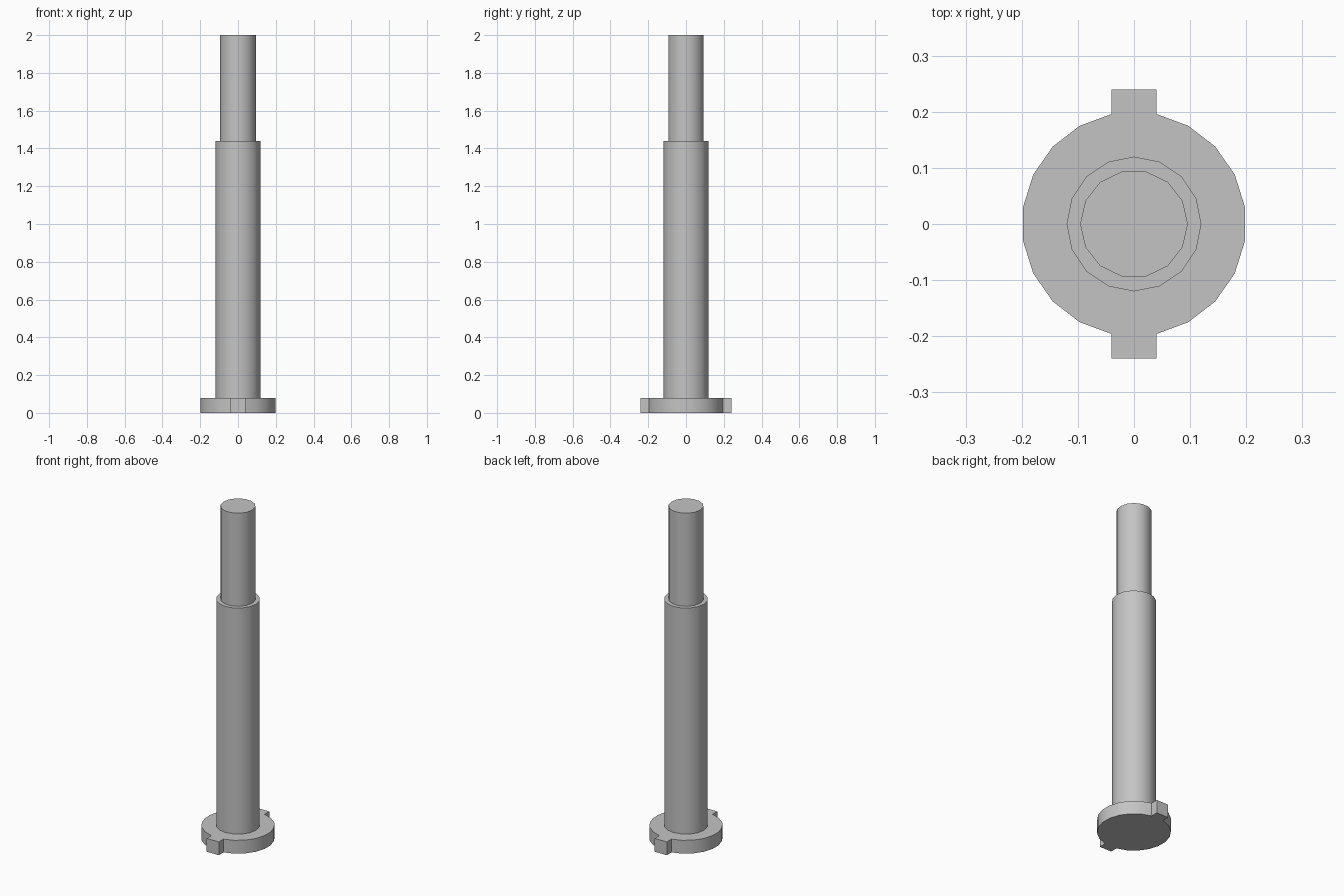
import bpy
import bmesh
from math import asin, cos, pi, radians, sin

cube = bpy.data.objects.get("Cube")
if cube:
    bpy.data.objects.remove(cube, do_unlink=True)

# Plain grey metal
grey = bpy.data.materials.new("grey_metal")
grey.use_nodes = True
colour = (0.55, 0.55, 0.55, 1)
grey.diffuse_color = colour
grey.node_tree.nodes["Principled BSDF"].inputs["Base Color"].default_value = colour


def prism(name, outline, bottom, top):
    """Extrude a counter-clockwise outline between two heights."""
    mesh = bpy.data.meshes.new(name)
    bm = bmesh.new()
    base = bm.faces.new([bm.verts.new((x, y, bottom)) for x, y in outline])
    result = bmesh.ops.extrude_face_region(bm, geom=[base], use_keep_orig=True)
    for v in result["geom"]:
        if isinstance(v, bmesh.types.BMVert):
            v.co.z = top
    bmesh.ops.recalc_face_normals(bm, faces=bm.faces)
    bm.to_mesh(mesh)
    bm.free()
    mesh.materials.append(grey)
    obj = bpy.data.objects.new(name, mesh)
    bpy.context.collection.objects.link(obj)
    bpy.ops.object.select_all(action="DESELECT")
    obj.select_set(True)
    bpy.context.view_layer.objects.active = obj
    bpy.ops.object.shade_smooth_by_angle(angle=radians(30))
    return obj


def ring(radius, sides):
    steps = [2 * pi * i / sides for i in range(sides)]
    return [(radius * cos(a), radius * sin(a)) for a in steps]


# Base flange: two arcs joined by square locking tabs at front and back
radius, tab_half, tab_reach, segments = 0.2, 0.04, 0.24, 9
limit = pi / 2 - asin(tab_half / radius)
angles = [limit * (2 * i / segments - 1) for i in range(segments + 1)]
half = [(radius * cos(a), radius * sin(a)) for a in angles]
half = [(tab_half, -tab_reach)] + half + [(tab_half, tab_reach)]
prism("base_flange", half + [(-x, -y) for x, y in half], 0, 0.08)

# Stepped shaft
prism("lower_shaft", ring(0.12, 16), 0.08, 1.44)
prism("upper_shaft", ring(0.096, 14), 1.44, 2)
